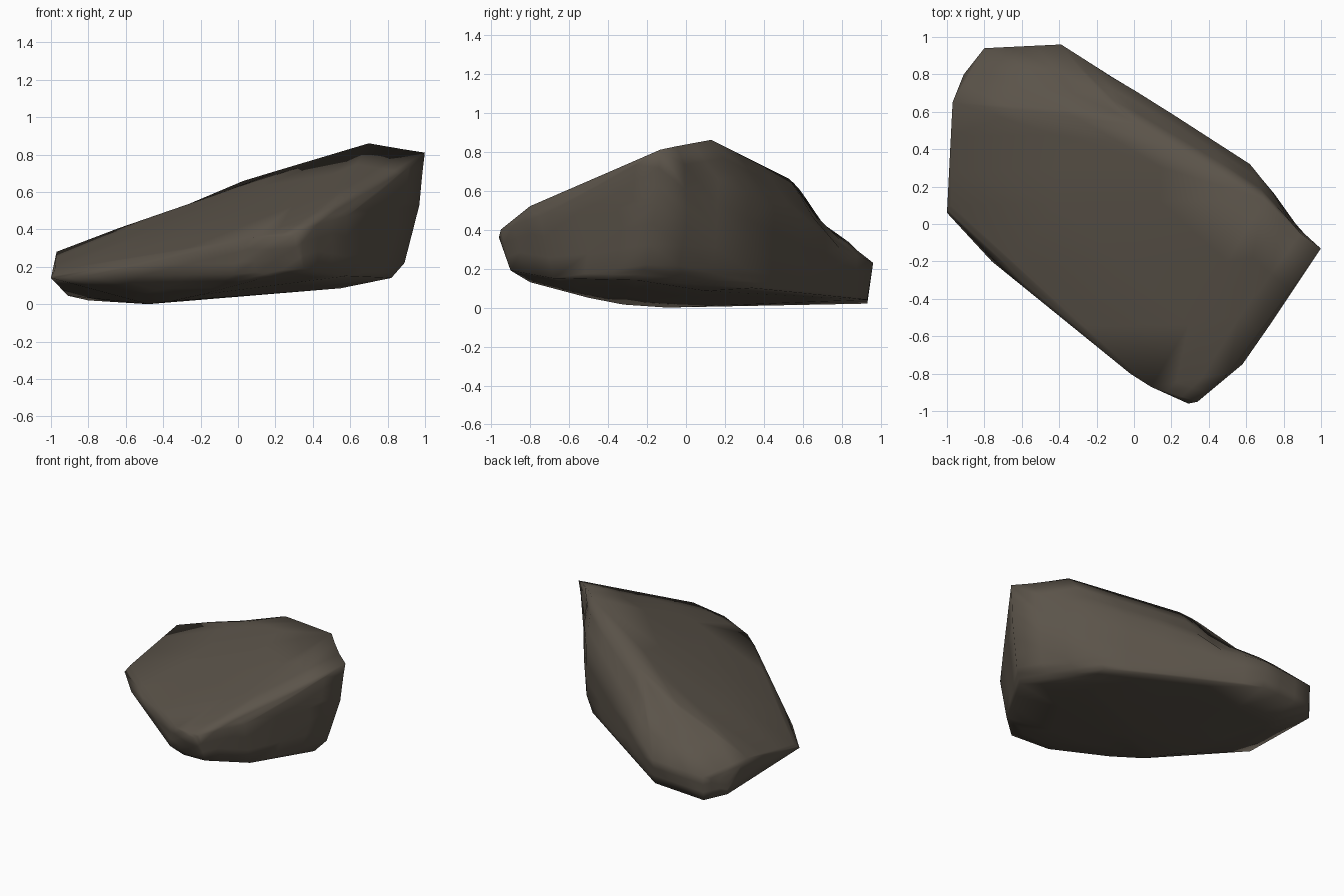
import bpy, bmesh, math
from mathutils import Vector

if "Cube" in bpy.data.objects:
    bpy.data.objects.remove(bpy.data.objects["Cube"])

# Key corners of the boulder
upper_slab = [(-.97, .65, .28), (-.57, .61, .43), (-.1, .6, .6), (.03, .53, .66),
              (.7, .13, .86), (1, -.13, .81), (.5, -.8, .52), (-.98, .1, .18)]
rim = [(-1, .06, .14), (-.91, .8, .15), (-.8, .94, .2), (-.39, .96, .23), (0, .72, .38),
       (.62, .32, .58), (.84, .03, .44), (.97, -.15, .53), (.88, -.29, .66),
       (.74, -.52, .58), (.58, -.75, .47), (.34, -.95, .4), (.29, -.96, .36),
       (.09, -.87, .36), (-.02, -.8, .33), (-.4, -.48, .22), (-.76, -.2, .15)]
underside = [(-.91, .8, .045), (-.8, .93, .02), (-.39, .93, .04), (-.48, -.1, 0),
             (-.36, -.32, .015), (-.2, -.5, .05), (-.02, -.79, .16), (.1, -.8, .13),
             (.35, -.9, .19), (.58, -.68, .15), (.55, .1, .085), (.82, -.25, .14),
             (.89, -.2, .22), (.63, .3, .2), (.55, .34, .1), (0, .71, .1)]

bm = bmesh.new()
for p in upper_slab + rim + underside:
    bm.verts.new(p)
hull = bmesh.ops.convex_hull(bm, input=bm.verts)
loose = {g for g in hull["geom_interior"] + hull["geom_unused"]
         if isinstance(g, bmesh.types.BMVert)}
bmesh.ops.delete(bm, geom=list(loose), context='VERTS')

# Finer facets
bmesh.ops.subdivide_edges(bm, edges=bm.edges[:], cuts=2, use_grid_fill=True)

# Shallow hollows in the back face and beside the peak
hollows = [(Vector((-.2, .74, .46)), Vector((0, -.02, -.07)), .17),
           (Vector((.87, .03, .7)), Vector((-.03, -.03, 0)), .13)]
for v in bm.verts:
    for centre, push, radius in hollows:
        v.co += push * math.exp(-((v.co - centre).length / radius) ** 2)
bmesh.ops.recalc_face_normals(bm, faces=bm.faces[:])

mesh = bpy.data.meshes.new("boulder")
bm.to_mesh(mesh)
bm.free()
boulder = bpy.data.objects.new("boulder", mesh)
bpy.context.collection.objects.link(boulder)

# Stone colour
stone = bpy.data.materials.new("brown_grey_stone")
stone.use_nodes = True
stone.diffuse_color = (.105, .088, .068, 1)
bsdf = stone.node_tree.nodes["Principled BSDF"]
bsdf.inputs["Base Color"].default_value = stone.diffuse_color
bsdf.inputs["Roughness"].default_value = .9
mesh.materials.append(stone)

mesh.shade_smooth()
